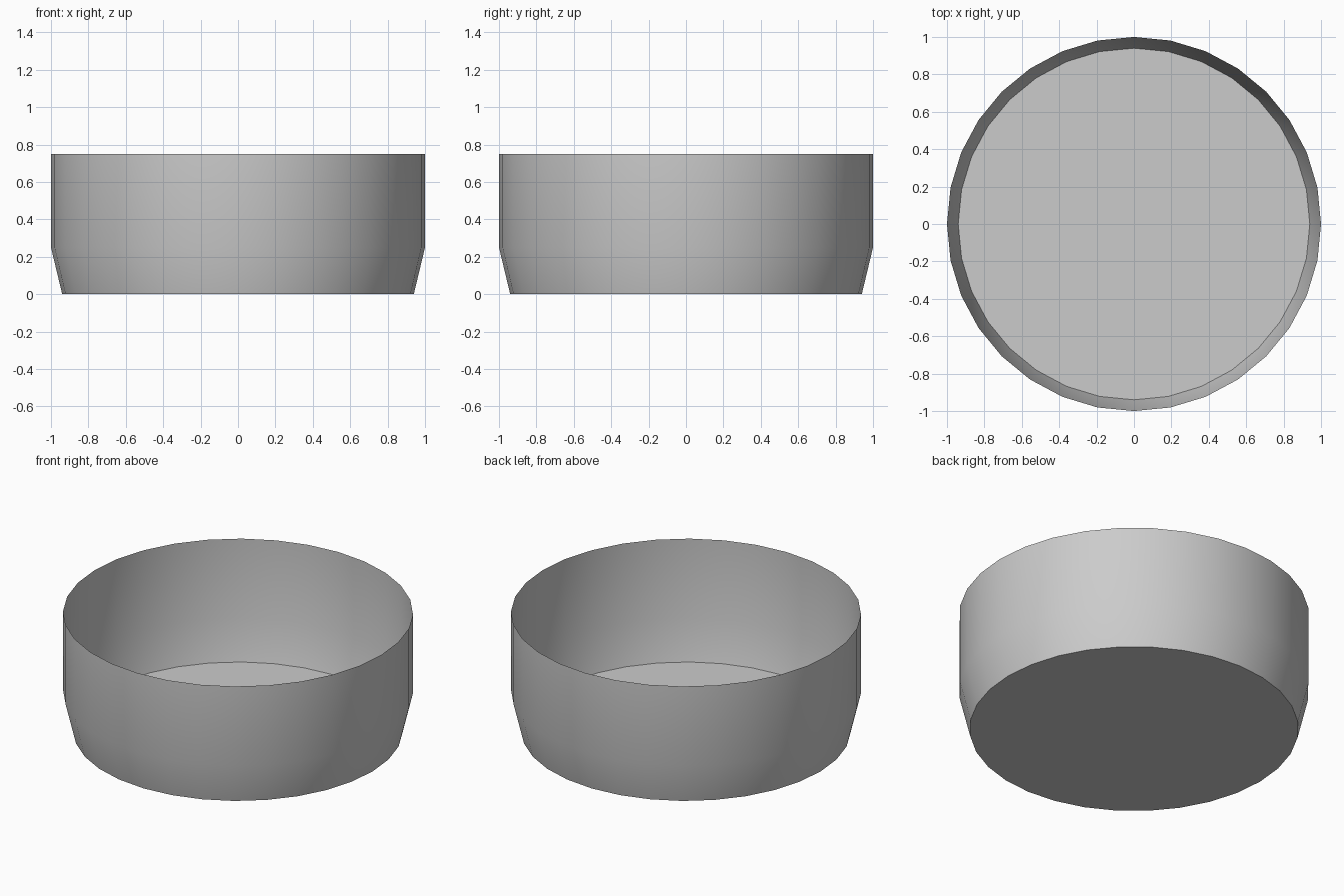
import bpy, bmesh, math

if "Cube" in bpy.data.objects:
    bpy.data.objects.remove(bpy.data.objects["Cube"])

SIDES = 32
PROFILE = [(0.94, 0.0), (1.0, 0.25), (1.0, 0.75)]  # radius, height

bm = bmesh.new()

# One ring of vertices per profile point
rings = []
for radius, z in PROFILE:
    rings.append([bm.verts.new((radius * math.cos(2 * math.pi * i / SIDES),
                                radius * math.sin(2 * math.pi * i / SIDES), z))
                  for i in range(SIDES)])

# Thin side wall, open at the top
for low, high in zip(rings, rings[1:]):
    for i in range(SIDES):
        j = (i + 1) % SIDES
        bm.faces.new((low[i], low[j], high[j], high[i]))

# Flat floor, facing down
bm.faces.new(list(reversed(rings[0])))

mesh = bpy.data.meshes.new("round_dish")
bm.to_mesh(mesh)
bm.free()
dish = bpy.data.objects.new("round_dish", mesh)
bpy.context.collection.objects.link(dish)

# Smooth wall with a crisp edge around the floor
bpy.context.view_layer.objects.active = dish
dish.select_set(True)
bpy.ops.object.shade_smooth_by_angle(angle=math.radians(30))
